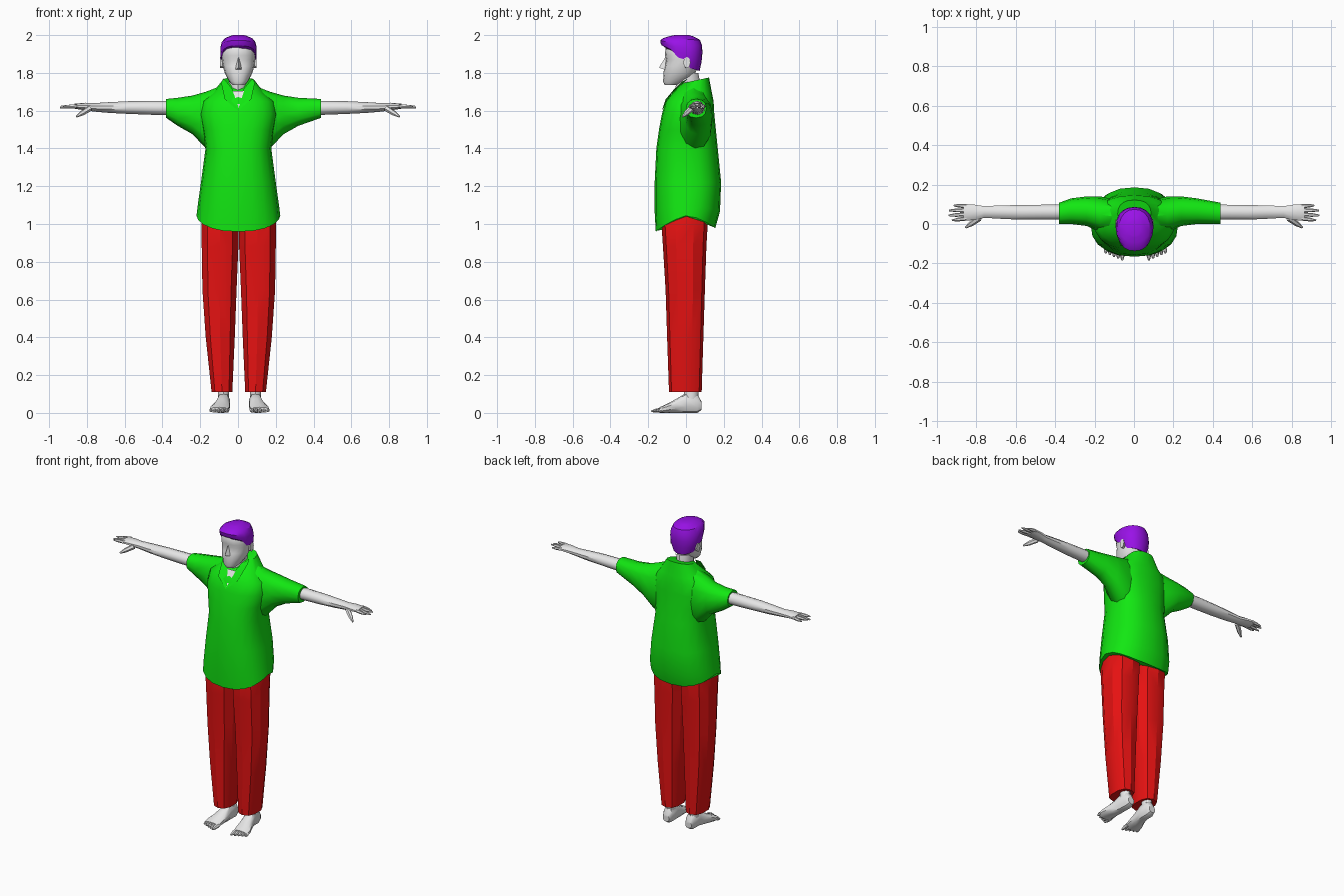
import bpy, bmesh, math
from mathutils import Vector

if "Cube" in bpy.data.objects:
    bpy.data.objects.remove(bpy.data.objects["Cube"])


def material(name, rgb):
    m = bpy.data.materials.new(name)
    m.diffuse_color = (*rgb, 1)
    m.use_nodes = True
    m.node_tree.nodes["Principled BSDF"].inputs["Base Color"].default_value = m.diffuse_color
    return m


SKIN = material("pale_grey", (0.8, 0.8, 0.8))
GREEN = material("bright_green", (0.006, 0.8, 0.006))
RED = material("bright_red", (0.8, 0.006, 0.006))
PURPLE = material("purple", (0.32, 0.006, 0.8))


def mesh_object(name, verts, faces, mat, angle=40):
    bm = bmesh.new()
    vs = [bm.verts.new(v) for v in verts]
    for f in faces:
        bm.faces.new([vs[i] for i in f])
    bmesh.ops.recalc_face_normals(bm, faces=bm.faces)
    me = bpy.data.meshes.new(name)
    bm.to_mesh(me)
    bm.free()
    me.materials.append(mat)
    ob = bpy.data.objects.new(name, me)
    bpy.context.collection.objects.link(ob)
    bpy.ops.object.select_all(action='DESELECT')
    ob.select_set(True)
    bpy.context.view_layer.objects.active = ob
    bpy.ops.object.shade_smooth_by_angle(angle=math.radians(angle))
    return ob


def section(axis, pos, a0, a1, b0, b1, n=12, p=2.0):
    """Rounded cross-section filling the box a0..a1, b0..b1 across an axis."""
    pts = []
    for i in range(n):
        t = 2 * math.pi * i / n - math.pi / 2
        c, s = math.cos(t), math.sin(t)
        a = (a0 + a1) / 2 + (a1 - a0) / 2 * math.copysign(abs(c) ** (2 / p), c)
        b = (b0 + b1) / 2 + (b1 - b0) / 2 * math.copysign(abs(s) ** (2 / p), s)
        pts.append(Vector({'x': (pos, a, b), 'y': (a, pos, b), 'z': (a, b, pos)}[axis]))
    return pts


def loft(name, rings, mat, side=1, shift=0.0, angle=40):
    n = len(rings[0])
    verts = [(side * v.x + shift, v.y, v.z) for r in rings for v in r]
    faces = [(k * n + i, k * n + (i + 1) % n, (k + 1) * n + (i + 1) % n, (k + 1) * n + i)
             for k in range(len(rings) - 1) for i in range(n)]
    faces += [tuple(range(n)), tuple(range(len(verts) - n, len(verts)))]
    return mesh_object(name, verts, faces, mat, angle)


def spike(name, a, b, ra, rb, mat, side=1, shift=0.0):
    """Tapered six-sided finger or toe from a to b."""
    a, b = Vector(a), Vector(b)
    d = (b - a).normalized()
    u = d.cross(Vector((0, 0, 1))).normalized()
    v = d.cross(u)
    ang = [math.pi * i / 3 for i in range(6)]
    rings = [[c + r * (u * math.cos(t) + v * math.sin(t)) for t in ang]
             for c, r in ((a, ra), (a.lerp(b, 0.6), ra * 0.85), (b, rb))]
    return loft(name, rings, mat, side, shift)


def interp(x, table):
    for (x0, *r0), (x1, *r1) in zip(table, table[1:]):
        if x <= x1:
            f = max(0, (x - x0) / (x1 - x0))
            return [p + (q - p) * f for p, q in zip(r0, r1)]
    return table[-1][1:]


# Shirt body: height, half width, front, back
torso = [(1.045, .222, -.16, .155), (1.1, .215, -.166, .18), (1.22, .198, -.166, .186),
         (1.4, .174, -.157, .168), (1.5, .19, -.143, .158), (1.58, .205, -.128, .15),
         (1.65, .19, -.108, .146), (1.69, .14, -.075, .138), (1.745, .085, -.02, .122)]
rings = [section('z', z, -w, w, f, b, 20, 2.4) for z, w, f, b in torso]
for k, drop in ((0, .078), (1, .03)):          # hem dips at front and back
    for v in rings[k]:
        v.z -= drop * (abs(v.y - .01) / .16) ** 1.5
for v in rings[-1]:                            # neckline rises at the back
    v.z += .03 * (v.y + .02) / .14
loft("shirt_body", rings, GREEN, shift=.002)

# Collar wings and open neck
for s in (-1, 1):
    mesh_object("collar_wing",
                [(0, -.128, 1.60), (s * .07, -.108, 1.66), (s * .09, -.025, 1.75),
                 (s * .075, .01, 1.77), (s * .03, -.062, 1.715)], [(0, 1, 4), (1, 2, 3, 4)], GREEN)
mesh_object("open_neck", [(.004, -.124, 1.615), (.032, -.07, 1.705), (-.028, -.07, 1.705)],
            [(0, 1, 2)], SKIN)
loft("neck", [section('z', z, -.05, .05, f, b, 10)
              for z, f, b in ((1.66, -.06, .08), (1.72, -.055, .08), (1.8, -.05, .065))], SKIN)

# Sleeves: distance out, front, back, bottom, top
sleeve = [(.08, -.05, .12, 1.36, 1.735), (.17, -.045, .14, 1.40, 1.70),
          (.24, -.01, .14, 1.475, 1.68), (.32, .0, .13, 1.52, 1.668)]
# Forearms and palms
arm = [(.33, .02, .1, 1.575, 1.652), (.45, .02, .1, 1.578, 1.652), (.58, .02, .098, 1.583, 1.65),
       (.68, .025, .096, 1.588, 1.645), (.76, .03, .092, 1.595, 1.64),
       (.81, .018, .1, 1.602, 1.642), (.865, .015, .104, 1.61, 1.637)]
# Trouser legs: height, inner, outer, front, back
leg = [(.11, .032, .146, -.09, .083), (.4, .018, .178, -.1, .092), (.65, .008, .196, -.108, .1),
       (.88, -.002, .2, -.122, .108), (1.0, -.004, .202, -.13, .115), (1.07, 0, .19, -.12, .11)]
# Feet: depth, inner, outer, bottom, top
foot = [(.082, .06, .105, .015, .06), (.06, .05, .115, .0, .1), (.0, .05, .118, .0, .105),
        (-.05, .05, .135, .0, .075), (-.1, .052, .155, .0, .048), (-.14, .056, .158, .0, .03)]

for s, side in ((-1, "left"), (1, "right")):
    end = .41 + .03 * s
    loft(side + "_sleeve", [section('x', *r, 12, 2.3) for r in
                            sleeve + [(end, .0, .108, 1.562, 1.662)]], GREEN, s)
    loft(side + "_arm", [section('x', *r, 10) for r in arm], SKIN, s)
    for i, tip in enumerate((.925, .942, .94, .915)):
        y = .028 + .021 * i
        spike(side + "_finger", (.85, y, 1.624), (tip, y * 1.2 - .015, 1.622 - .006 * (i % 2)),
              .011, .004, SKIN, s)
    spike(side + "_thumb", (.785, .03, 1.612), (.855, -.018, 1.568), .016, .005, SKIN, s)

    loft(side + "_trouser_leg", [section('z', *r, 10, 2.5) for r in leg], RED, s, .004, 30)
    loft(side + "_foot", [section('y', *r, 10, 2.4) for r in foot], SKIN, s, .008)
    loft(side + "_ankle", [section('z', z, .055, .115, -.01, .065, 10) for z in (.06, .16)],
         SKIN, s, .008)
    for i in range(5):
        x = .066 + .021 * i
        spike(side + "_toe", (x, -.125, .016), (x + .002, -.184 + .009 * i, .009),
              .014 - .001 * i, .005, SKIN, s, .008)

# Head: height, half width, front, back
head = [(1.735, .03, -.112, -.05), (1.755, .05, -.122, .0), (1.785, .066, -.118, .04),
        (1.8, .073, -.12, .05), (1.835, .083, -.112, .065), (1.87, .088, -.104, .07),
        (1.892, .089, -.112, .072), (1.93, .088, -.108, .07), (1.965, .07, -.09, .055)]
loft("head", [section('z', z, -w, w, f, b, 16, 2.2) for z, w, f, b in head], SKIN, shift=.003)
mesh_object("nose", [(.003, -.108, 1.885), (.003, -.143, 1.828), (-.017, -.108, 1.815),
                     (.023, -.108, 1.815)], [(0, 1, 2), (0, 3, 1), (1, 3, 2), (0, 2, 3)], SKIN, 20)
for s in (-1, 1):
    loft("ear", [section('x', x, a, b, c, d, 8) for x, a, b, c, d in
                 ((.08, -.012, .015, 1.825, 1.875), (.097, -.015, .024, 1.825, 1.885))],
         SKIN, s, .002)

# Hair cap: lower edge follows a hairline, outline follows a height profile
hairline = [(-1, 1.945), (-.75, 1.935), (-.45, 1.915), (-.25, 1.868), (.05, 1.872),
            (.3, 1.825), (1, 1.81)]
outline = [(1.81, .07, -.08, .072), (1.87, .094, -.1, .085), (1.93, .097, -.122, .088),
           (1.97, .088, -.14, .08), (1.988, .068, -.115, .058), (2.0, .03, -.06, .015)]
rows = []
for k in range(7):
    row = []
    for i in range(20):
        t = 2 * math.pi * i / 20 - math.pi / 2
        low = interp(math.sin(t), hairline)[0]
        z = low + (2.0 - low) * math.sin(k / 6 * math.pi / 2)
        w, f, b = interp(z, outline)
        row.append(section('z', z, -w, w, f, b, 20, 2.2)[i])
    rows.append(row)
loft("hair", rows, PURPLE, shift=.003, angle=30)
